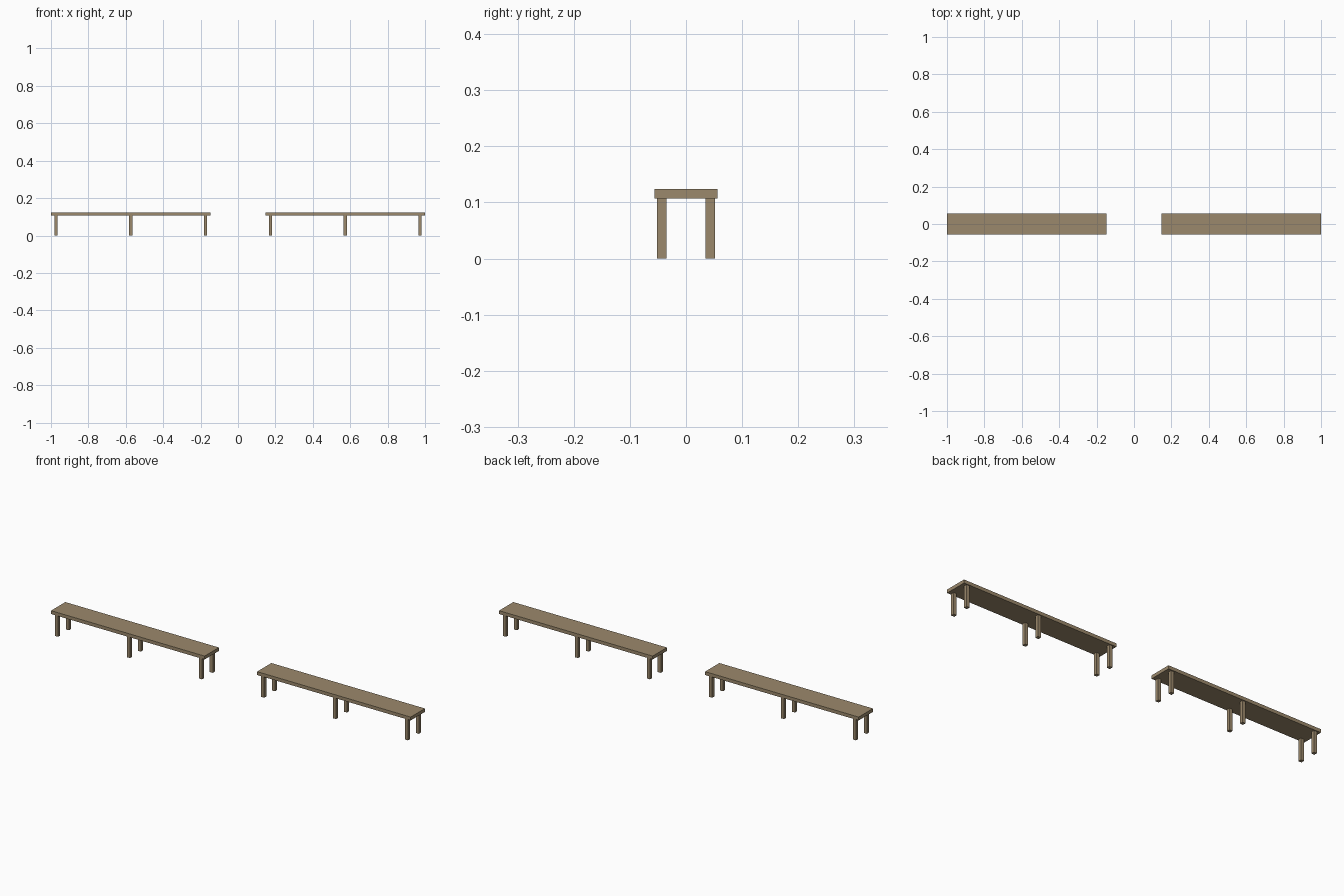
import bpy

if "Cube" in bpy.data.objects:
    bpy.data.objects.remove(bpy.data.objects["Cube"])

# Shared wood colour
wood = bpy.data.materials.new("wood")
wood.diffuse_color = (0.33, 0.25, 0.15, 1)
wood.use_nodes = True
wood.node_tree.nodes["Principled BSDF"].inputs["Base Color"].default_value = wood.diffuse_color

SEAT_LENGTH, SEAT_DEPTH = 0.854, 0.113
LEG_HEIGHT, TOP = 0.107, 0.124
LEG_WIDTH = 0.017


def box(name, center, size):
    bpy.ops.mesh.primitive_cube_add(size=1, location=center)
    obj = bpy.context.object
    obj.name = name
    obj.scale = size
    bpy.ops.object.transform_apply(location=False, rotation=False, scale=True)
    obj.data.materials.append(wood)
    return obj


def bench(side, x):
    # Plank seat
    box(f"{side}_bench_seat", (x, 0, (LEG_HEIGHT + TOP) / 2),
        (SEAT_LENGTH, SEAT_DEPTH, TOP - LEG_HEIGHT))
    # Three pairs of square legs
    for place, dx in (("left", -0.4), ("middle", 0), ("right", 0.4)):
        for face, y in (("front", -0.043), ("back", 0.043)):
            box(f"{side}_bench_{face}_{place}_leg", (x + dx, y, LEG_HEIGHT / 2),
                (LEG_WIDTH, LEG_WIDTH, LEG_HEIGHT))


# Two benches end to end with a gap
bench("left", -0.573)
bench("right", 0.573)
